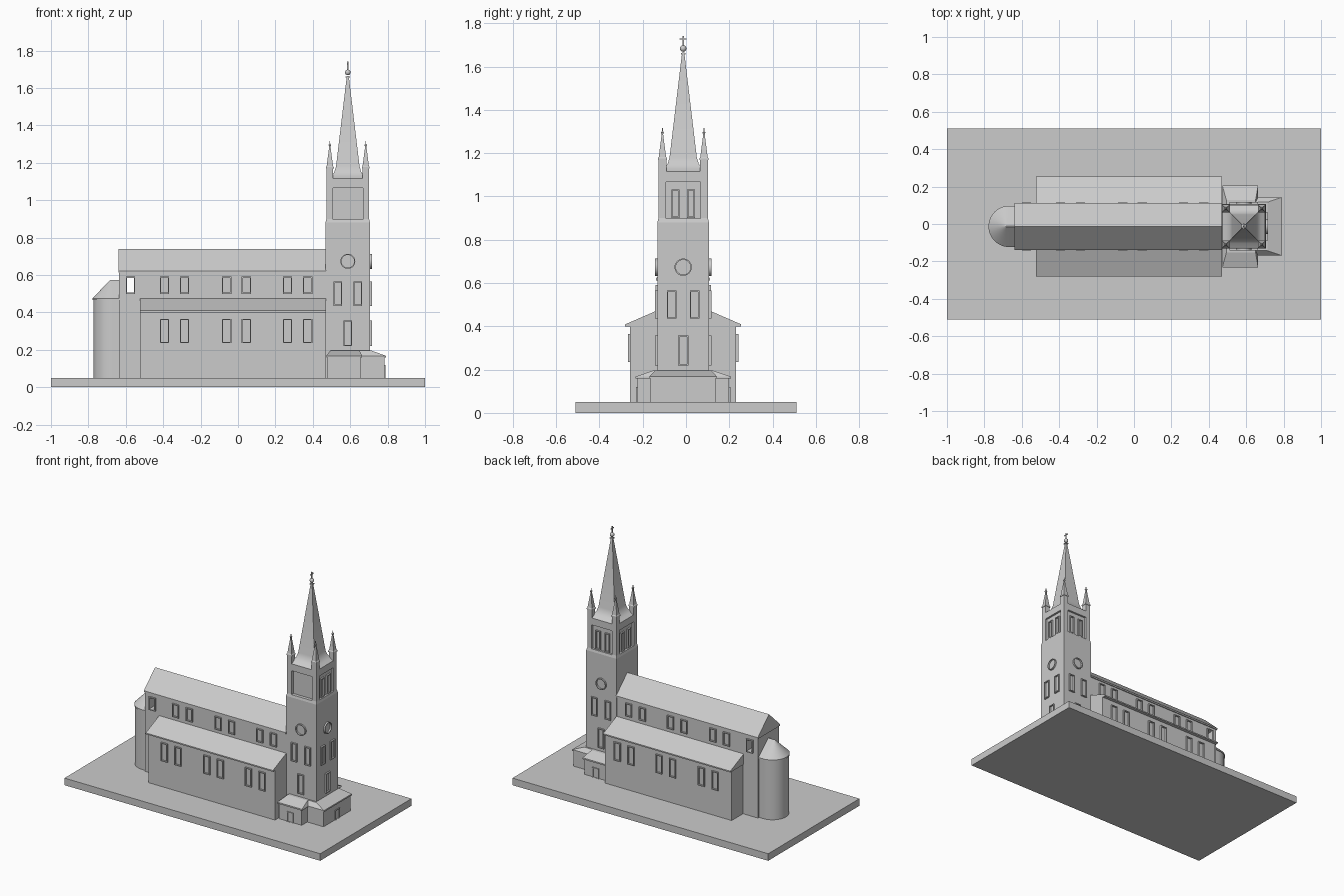
import bpy, bmesh, math
from mathutils import Matrix, Vector

if "Cube" in bpy.data.objects:
    bpy.data.objects.remove(bpy.data.objects["Cube"])

CY = -0.013          # church axis
TX = 0.587           # tower centre


def finish(name, bm, smooth=None):
    bmesh.ops.recalc_face_normals(bm, faces=bm.faces)
    me = bpy.data.meshes.new(name)
    bm.to_mesh(me)
    bm.free()
    ob = bpy.data.objects.new(name, me)
    bpy.context.collection.objects.link(ob)
    if smooth:
        bpy.ops.object.select_all(action='DESELECT')
        bpy.context.view_layer.objects.active = ob
        ob.select_set(True)
        bpy.ops.object.shade_smooth_by_angle(angle=math.radians(smooth))
    return ob


def loft(name, rings, smooth=None):
    """Skin equal-length point rings and cap both ends."""
    bm = bmesh.new()
    vs = [[bm.verts.new(p) for p in r] for r in rings]
    n = len(vs[0])
    for a, b in zip(vs, vs[1:]):
        for i in range(n):
            j = (i + 1) % n
            bm.faces.new((a[i], a[j], b[j], b[i]))
    bm.faces.new(vs[0][::-1])
    bm.faces.new(vs[-1])
    return finish(name, bm, smooth)


def rects(name, levels, smooth=None):
    """Stack of rectangles (x0, x1, y0, y1, z)."""
    return loft(name, [[(a, c, z), (b, c, z), (b, d, z), (a, d, z)]
                       for a, b, c, d, z in levels], smooth)


def square(name, x, y, levels, smooth=None):
    """Stack of squares (half width, z)."""
    return rects(name, [(x - h, x + h, y - h, y + h, z) for h, z in levels], smooth)


def along_x(name, prof, x0, x1):
    return loft(name, [[(x, CY + y, z) for y, z in prof] for x in (x0, x1)])


def frame(name, pos, angle, w, h, n=4, t=0.006, d=0.011):
    """Window surround standing proud of a wall; angle 0 faces -y."""
    m = Matrix.Translation(pos) @ Matrix.Rotation(angle, 4, 'Z')

    def ring(off, y):
        if n == 4:
            pts = [(-1, -1), (1, -1), (1, 1), (-1, 1)]
        else:
            pts = [(math.cos(i * math.tau / n), math.sin(i * math.tau / n)) for i in range(n)]
        return [m @ Vector((a * (w / 2 - off), y, b * (h / 2 - off))) for a, b in pts]
    bm = bmesh.new()
    rs = [[bm.verts.new(p) for p in r] for r in
          (ring(0, .004), ring(0, -d), ring(t, -d), ring(t, .004))]
    for k in range(4):
        a, b = rs[k], rs[(k + 1) % 4]
        for i in range(n):
            j = (i + 1) % n
            bm.faces.new((a[i], a[j], b[j], b[i]))
    return finish(name, bm, 40 if n > 4 else None)


def cut(ob, cutter):
    cutter.hide_render = True
    cutter.hide_set(True)
    mod = ob.modifiers.new("cut", 'BOOLEAN')
    mod.object = cutter
    mod.solver = 'EXACT'
    bpy.context.view_layer.objects.active = ob
    with bpy.context.temp_override(object=ob, active_object=ob):
        bpy.ops.object.modifier_apply(modifier="cut")
    bpy.data.objects.remove(cutter)


# Ground slab
rects("base_slab", [(-1, 1, -.51, .51, 0), (-1, 1, -.51, .51, .05)])

# Nave with open window at the choir end
nave = along_x("nave_walls", [(-.118, .04), (.118, .04), (.118, .618), (0, .73), (-.118, .618)], -.635, .5)
cut(nave, rects("nave_cutter", [(-.597, -.553, -.3, .3, .505), (-.597, -.553, -.3, .3, .585)]))
along_x("nave_roof", [(-.125, .612), (.125, .612), (.125, .622), (0, .74), (-.125, .622)], -.64, .47)

# Side aisles and paired windows
win_x = [-.393, -.286, -.061, .045, .265, .372]
for s, side, ang in ((-1, "front", 0), (1, "back", math.pi)):
    along_x("aisle_walls_" + side, [(s * .1, .04), (s * .245, .04), (s * .245, .41), (s * .1, .465)], -.52, .47)
    along_x("aisle_roof_" + side, [(s * .1, .4), (s * .268, .4), (s * .268, .409), (s * .118, .474), (s * .1, .474)],
            -.525, .47)
    for i, x in enumerate(win_x):
        frame(f"aisle_window_{side}_{i}", (x, CY + s * .245, .3), ang, .05, .13)
    for i, x in enumerate([-.575] + win_x):
        frame(f"clerestory_window_{side}_{i}", (x, CY + s * .118, .545), ang, .05, .092)


# Apse: half-round wall with half-cone roof
def apse(r, z, cx=-.668):
    arc = [(cx + r * math.cos(a), CY + r * math.sin(a), z)
           for a in (math.pi / 2 + math.pi * i / 24 for i in range(25))]
    return [(-.63, CY + r, z)] + arc + [(-.63, CY - r, z)]


loft("apse_wall", [apse(.105, .04), apse(.105, .47)], 35)
loft("apse_roof", [apse(.11, .465), apse(.11, .475), apse(.002, .572, -.683)], 35)

# Tower shaft with belfry recesses
tower = square("tower", TX, CY, [(.119, .04), (.119, .88), (.114, .9), (.114, 1.115)])
for k in range(4):
    ang = k * math.pi / 2
    depth = .022 if k == 0 else .014
    c = rects("belfry_cutter", [(-.08, .08, -.16, -.114 + depth, .897), (-.08, .08, -.16, -.114 + depth, 1.066)])
    c.data.transform(Matrix.Translation((TX, CY, 0)) @ Matrix.Rotation(ang, 4, 'Z'))
    cut(tower, c)


def on_tower(name, ang, u, dist, z, w, h, n=4, t=.006, d=.011):
    off = Matrix.Rotation(ang, 3, 'Z') @ Vector((u, -dist, z))
    frame(name, off + Vector((TX, CY, 0)), ang, w, h, n, t, d)


for k in range(4):
    ang = k * math.pi / 2
    if k:
        for u in (-.036, .036):
            on_tower(f"belfry_window_{k}", ang, u, .1, .967, .037, .132)
    if k < 3:
        on_tower(f"tower_round_window_{k}", ang, 0, .119, .673, .08, .08, 28)
        for u in (-.053, .053):
            on_tower(f"tower_window_{k}", ang, u, .119, .5, .045, .13)
        on_tower(f"tower_low_window_{k}", ang, 0, .119, .288, .047, .138)

# Main spire with flared foot, ball and cross
square("spire", TX, CY, [(.114, 1.108), (.114, 1.113), (.09, 1.128), (.072, 1.15), (.063, 1.18), (.005, 1.665)], 25)
square("spire_collar", TX, CY, [(.011, 1.655), (.011, 1.662)])
bm = bmesh.new()
bmesh.ops.create_uvsphere(bm, u_segments=16, v_segments=10, radius=.015,
                          matrix=Matrix.Translation((TX, CY, 1.683)))
finish("spire_ball", bm, 40)
square("cross_post", TX, CY, [(.003, 1.69), (.003, 1.742)])
rects("cross_arm", [(TX - .003, TX + .003, CY - .016, CY + .016, z) for z in (1.724, 1.73)])

# Corner pinnacles
for sx in (-1, 1):
    for sy in (-1, 1):
        x, y = TX + sx * .096, CY + sy * .096
        square("pinnacle_pier", x, y, [(.018, 1.1), (.018, 1.17)])
        square("pinnacle_spire", x, y, [(.021, 1.168), (.021, 1.176), (.017, 1.182), (.003, 1.29)])
        square("pinnacle_finial", x, y, [(.001, 1.28), (.007, 1.295), (.002, 1.302), (.002, 1.315)])


# Porches around the tower foot
def porch(name, wall, eave, top):
    rects(name + "_walls", [(*wall, .04), (*wall, .162)])
    rects(name + "_roof", [(*eave, .158), (*eave, .168), (*top, .195)])


for s, side in ((-1, "front"), (1, "back")):
    def span(a, b):
        return tuple(sorted((CY + s * a, CY + s * b)))
    porch("porch_" + side, (.478, .656, *span(.05, .212)), (.472, .664, *span(.05, .22)),
          (.494, .65, *span(.05, .14)))
    frame("porch_door_" + side, (.566, CY + s * .212, .082), 0 if s < 0 else math.pi, .05, .075, d=.006)
porch("porch_entry", (.6, .784, CY - .15, CY + .15), (.6, .79, CY - .156, CY + .156),
      (.6, .715, CY - .13, CY + .13))
frame("entry_door", (.784, CY, .082), math.pi / 2, .05, .075, d=.005)
